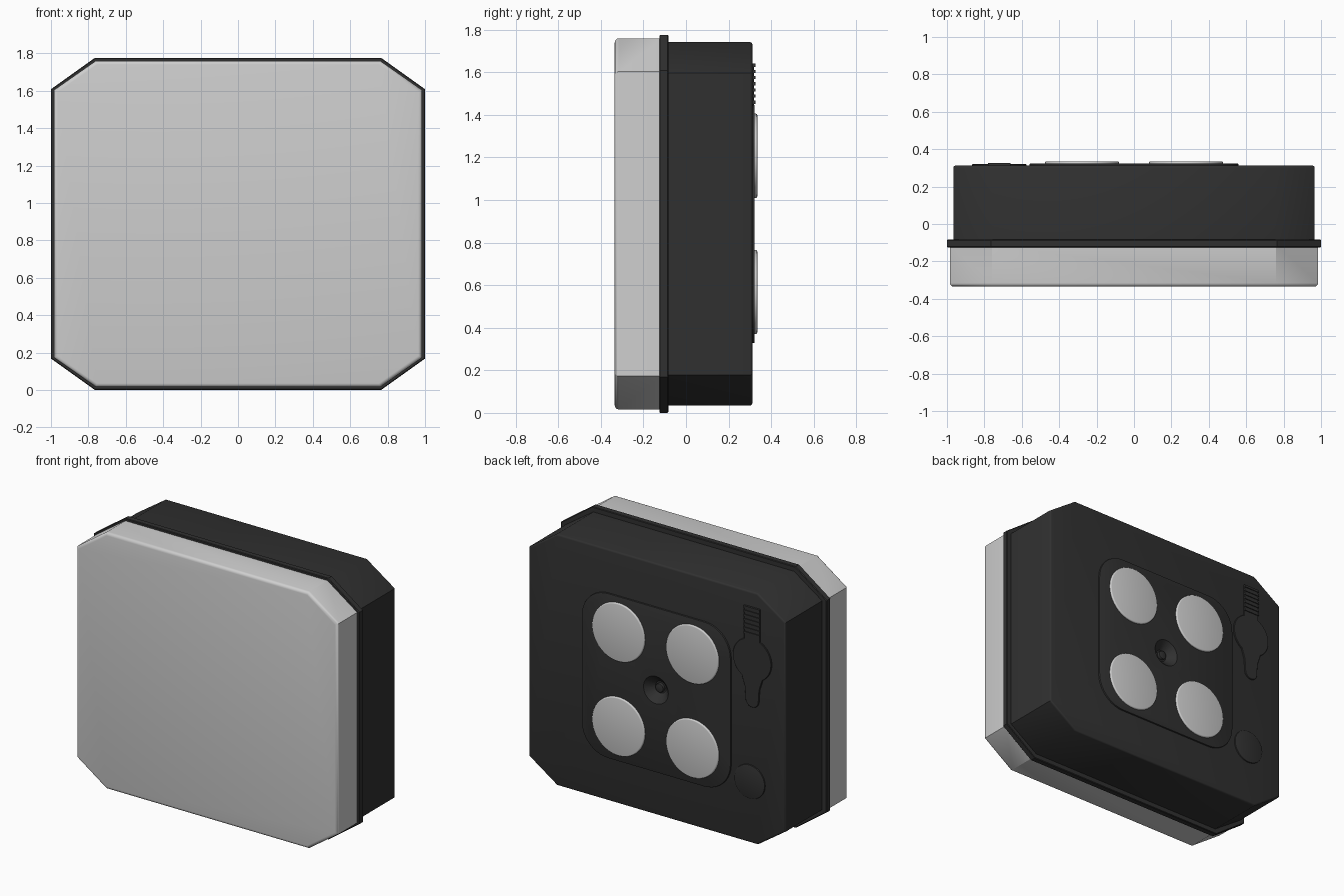
import bpy, bmesh, math

if "Cube" in bpy.data.objects:
    bpy.data.objects.remove(bpy.data.objects["Cube"])

CZ = 0.888  # height of the centre of the housing


def material(name, rgb):
    m = bpy.data.materials.new(name)
    m.diffuse_color = (*rgb, 1)
    m.use_nodes = True
    m.node_tree.nodes["Principled BSDF"].inputs["Base Color"].default_value = m.diffuse_color
    return m


BLACK = material("black plastic", (0.03, 0.03, 0.03))
FROST = material("frosted grey lens", (0.62, 0.62, 0.62))
METAL = material("magnet grey", (0.62, 0.62, 0.62))


def smooth(ob, angle=35):
    bpy.ops.object.select_all(action='DESELECT')
    ob.select_set(True)
    bpy.context.view_layer.objects.active = ob
    bpy.ops.object.shade_smooth_by_angle(angle=math.radians(angle))


def prism(name, outline, y0, y1, mat, bevel=0, rim=None, segments=3):
    """Extrude an x-z outline from y0 to y1, rounding the edges at y = rim."""
    bm = bmesh.new()
    base = bm.faces.new([bm.verts.new((x, y0, z)) for x, z in outline])
    ext = bmesh.ops.extrude_face_region(bm, geom=[base], use_keep_orig=True)
    for v in ext["geom"]:
        if isinstance(v, bmesh.types.BMVert):
            v.co.y = y1
    bmesh.ops.recalc_face_normals(bm, faces=bm.faces)
    if bevel:
        rims = rim if isinstance(rim, tuple) else (rim,)
        edges = [e for e in bm.edges
                 if any(all(abs(v.co.y - r) < 1e-5 for v in e.verts) for r in rims)]
        bmesh.ops.bevel(bm, geom=edges, offset=bevel, segments=segments,
                        profile=0.5, affect='EDGES')
    me = bpy.data.meshes.new(name)
    bm.to_mesh(me)
    bm.free()
    me.materials.append(mat)
    ob = bpy.data.objects.new(name, me)
    bpy.context.collection.objects.link(ob)
    smooth(ob)
    return ob


def octagon(inset):
    hx, hz = 1 - inset, CZ - inset
    cx, cz = 0.765 - inset * 0.3, 0.72 - inset * 0.3
    pts = [(hx, cz), (cx, hz), (-cx, hz), (-hx, cz)]
    pts += [(-x, -z) for x, z in pts]
    return [(x, CZ + z) for x, z in pts]


def arc(cx, cz, r, a0, a1, n):
    return [(cx + r * math.cos(math.radians(a0 + (a1 - a0) * i / n)),
             cz + r * math.sin(math.radians(a0 + (a1 - a0) * i / n)))
            for i in range(n + 1)]


def circle(cx, cz, r, n=64):
    return arc(cx, cz, r, 0, 360, n)[:-1]


# main housing: lens, flange, rear shell
prism("front_lens", octagon(0.016), -0.335, -0.115, FROST, 0.02, -0.335, 4)
prism("flange", octagon(0.0), -0.125, -0.083, BLACK, 0.004, (-0.125, -0.083), 1)
shell = prism("rear_shell", octagon(0.034), -0.1, 0.312, BLACK, 0.012, 0.312)

# rounded magnet plate
h, r = 0.56, 0.2
outline = []
for k, (sx, sz) in enumerate([(1, 1), (-1, 1), (-1, -1), (1, -1)]):
    outline += arc(sx * (h - r), CZ + sz * (h - r), r, 90 * k, 90 * k + 90, 10)
plate = prism("magnet_plate", outline, 0.29, 0.323, BLACK, 0.005, 0.323, 2)


# countersunk screw recess cut through the plate into the shell
bpy.ops.mesh.primitive_cone_add(vertices=48, radius1=0.04, radius2=0.1, depth=0.06,
                                location=(0, 0.3, CZ), rotation=(-math.pi / 2, 0, 0))
cutter = bpy.context.object
cutter.name = "recess_cutter"
cutter.hide_render = True
for ob in (shell, plate):
    mod = ob.modifiers.new("recess", 'BOOLEAN')
    mod.object = cutter
    mod.operation = 'DIFFERENCE'
    mod.solver = 'EXACT'
    bpy.context.view_layer.objects.active = ob
    bpy.ops.object.modifier_apply(modifier=mod.name)
    smooth(ob)
bpy.data.objects.remove(cutter)
prism("screw_head", circle(0, CZ, 0.03, 24), 0.26, 0.29, BLACK, 0.006, 0.29, 2)

# four round magnets
for sx in (-1, 1):
    for sz in (-1, 1):
        prism("magnet", circle(sx * 0.278, CZ + sz * 0.32, 0.198), 0.3, 0.335,
              METAL, 0.008, 0.335)

# port cover: ribbed pull tab, round cap and tapered tail
KX, KZ = -0.72, 1.285
right = [(KX + 0.06, 1.635)] + arc(KX, KZ, 0.145, 65.5, -57, 20)
right += [(KX + 0.055, 1.09)] + arc(KX, 1.01, 0.05, 0, -80, 6)
left = [(2 * KX - x, z) for x, z in reversed(right)]
prism("port_cover", right + left, 0.29, 0.32, BLACK, 0.003, 0.32, 1)
for i in range(7):
    z = 1.452 + i * 0.029
    rib = [(KX - 0.06, z), (KX + 0.06, z), (KX + 0.06, z + 0.015), (KX - 0.06, z + 0.015)]
    prism("tab_rib", rib, 0.31, 0.326, BLACK)

# small round plug
prism("round_plug", circle(-0.70, 0.45, 0.115, 48), 0.29, 0.32, BLACK, 0.004, 0.32, 2)
